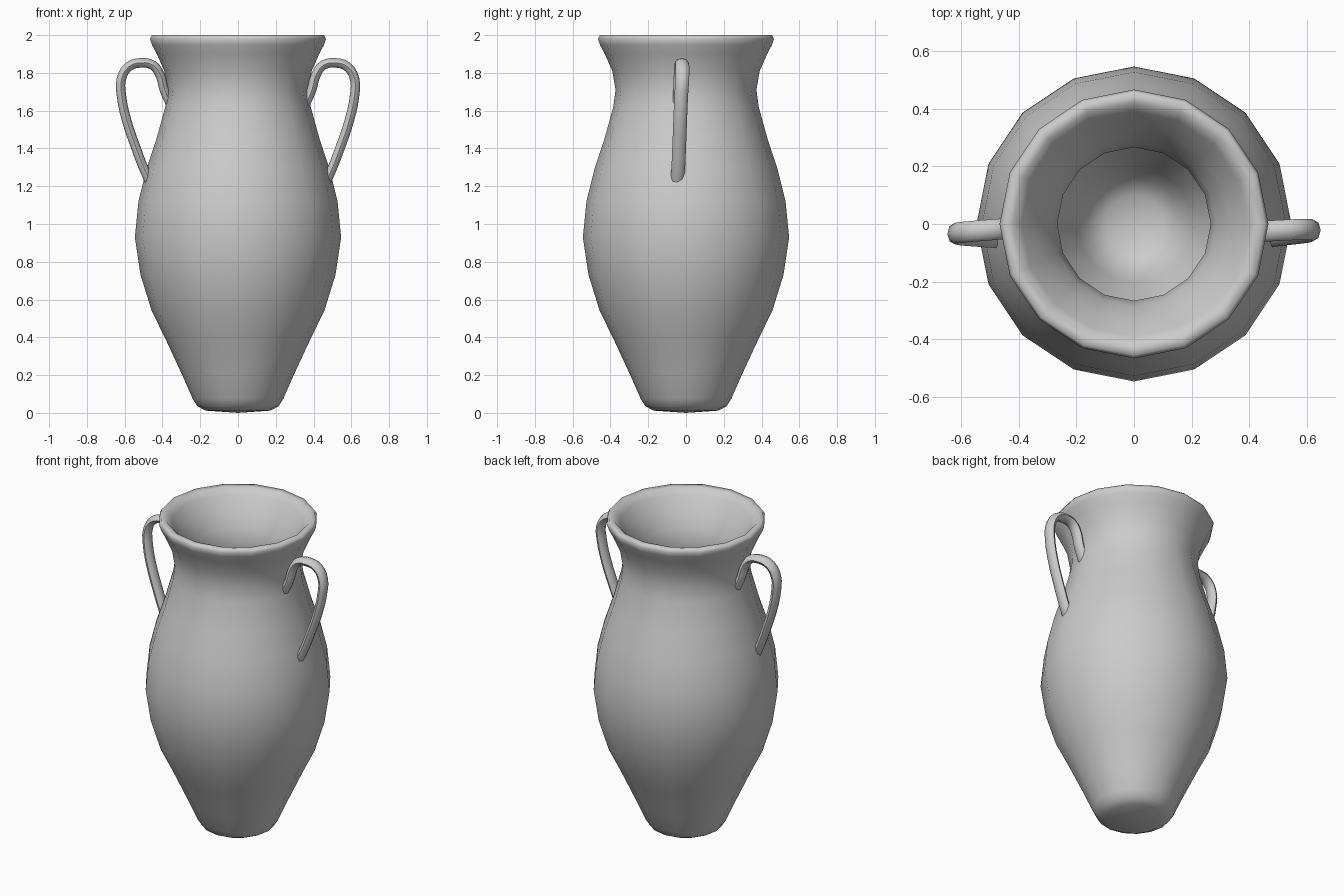
import bpy, bmesh, math

if "Cube" in bpy.data.objects:
    bpy.data.objects.remove(bpy.data.objects["Cube"])

SIDES = 16

# Vase body: outer profile up to the rim, then the inner wall down to the floor
outer = [(0.17, 0.012), (0.215, 0.035), (0.24, 0.075), (0.295, 0.2), (0.388, 0.4),
         (0.457, 0.54), (0.516, 0.73), (0.546, 0.93), (0.527, 1.12), (0.485, 1.29),
         (0.432, 1.45), (0.385, 1.62), (0.373, 1.71), (0.39, 1.81), (0.43, 1.9),
         (0.456, 1.95), (0.466, 1.98), (0.455, 2.0)]
inner = [(0.42, 1.995), (0.39, 1.96), (0.335, 1.88), (0.285, 1.79), (0.266, 1.7),
         (0.28, 1.6), (0.335, 1.43), (0.385, 1.27), (0.425, 1.1), (0.44, 0.93),
         (0.415, 0.75), (0.36, 0.57), (0.29, 0.42), (0.2, 0.24), (0.16, 0.15), (0.1, 0.11)]


def lathe(name, profile, z_start, z_end):
    bm = bmesh.new()
    rings = []
    for r, z in profile:
        rings.append([bm.verts.new((r * math.cos(math.tau * i / SIDES),
                                    r * math.sin(math.tau * i / SIDES), z))
                      for i in range(SIDES)])
    start, end = bm.verts.new((0, 0, z_start)), bm.verts.new((0, 0, z_end))
    for i in range(SIDES):
        j = (i + 1) % SIDES
        for a, b in zip(rings, rings[1:]):
            bm.faces.new((a[i], a[j], b[j], b[i]))
        bm.faces.new((start, rings[0][j], rings[0][i]))
        bm.faces.new((end, rings[-1][i], rings[-1][j]))
    bmesh.ops.recalc_face_normals(bm, faces=bm.faces)
    for f in bm.faces:
        f.smooth = True
    mesh = bpy.data.meshes.new(name)
    bm.to_mesh(mesh)
    bm.free()
    obj = bpy.data.objects.new(name, mesh)
    bpy.context.collection.objects.link(obj)
    return obj


lathe("vase_body", outer + inner, 0.0, 0.1)

# Handles: oval tubes following one side profile, each leaning slightly in y
handle_path = [(0.35, 1.62), (0.39, 1.71), (0.413, 1.79), (0.45, 1.84), (0.515, 1.853),
               (0.58, 1.832), (0.618, 1.765), (0.617, 1.68), (0.59, 1.55),
               (0.543, 1.41), (0.495, 1.285), (0.455, 1.2)]
OVAL = 1.45


def handle(name, side, lean):
    curve = bpy.data.curves.new(name, 'CURVE')
    curve.dimensions = '3D'
    curve.bevel_depth = 0.025
    curve.bevel_resolution = 2
    curve.use_fill_caps = True
    curve.resolution_u = 3
    sp = curve.splines.new('BEZIER')
    sp.bezier_points.add(len(handle_path) - 1)
    n = len(handle_path) - 1
    for k, (x, z) in enumerate(handle_path):
        t = k / n
        a, b, c = lean
        y = a + (b - a) * t * 2 if t < 0.5 else b + (c - b) * (t * 2 - 1)
        p = sp.bezier_points[k]
        p.co = (side * x, y / OVAL, z)
        p.handle_left_type = p.handle_right_type = 'AUTO'
    sp.use_smooth = True
    obj = bpy.data.objects.new(name, curve)
    bpy.context.collection.objects.link(obj)
    obj.scale.y = OVAL
    bpy.ops.object.select_all(action='DESELECT')
    obj.select_set(True)
    bpy.context.view_layer.objects.active = obj
    bpy.ops.object.convert(target='MESH')
    bpy.ops.object.transform_apply(location=False, rotation=False, scale=True)
    bpy.ops.object.shade_smooth_by_angle(angle=math.radians(60))


handle("right_handle", 1, (-0.035, -0.017, -0.047))
handle("left_handle", -1, (0.0, -0.03, -0.05))
